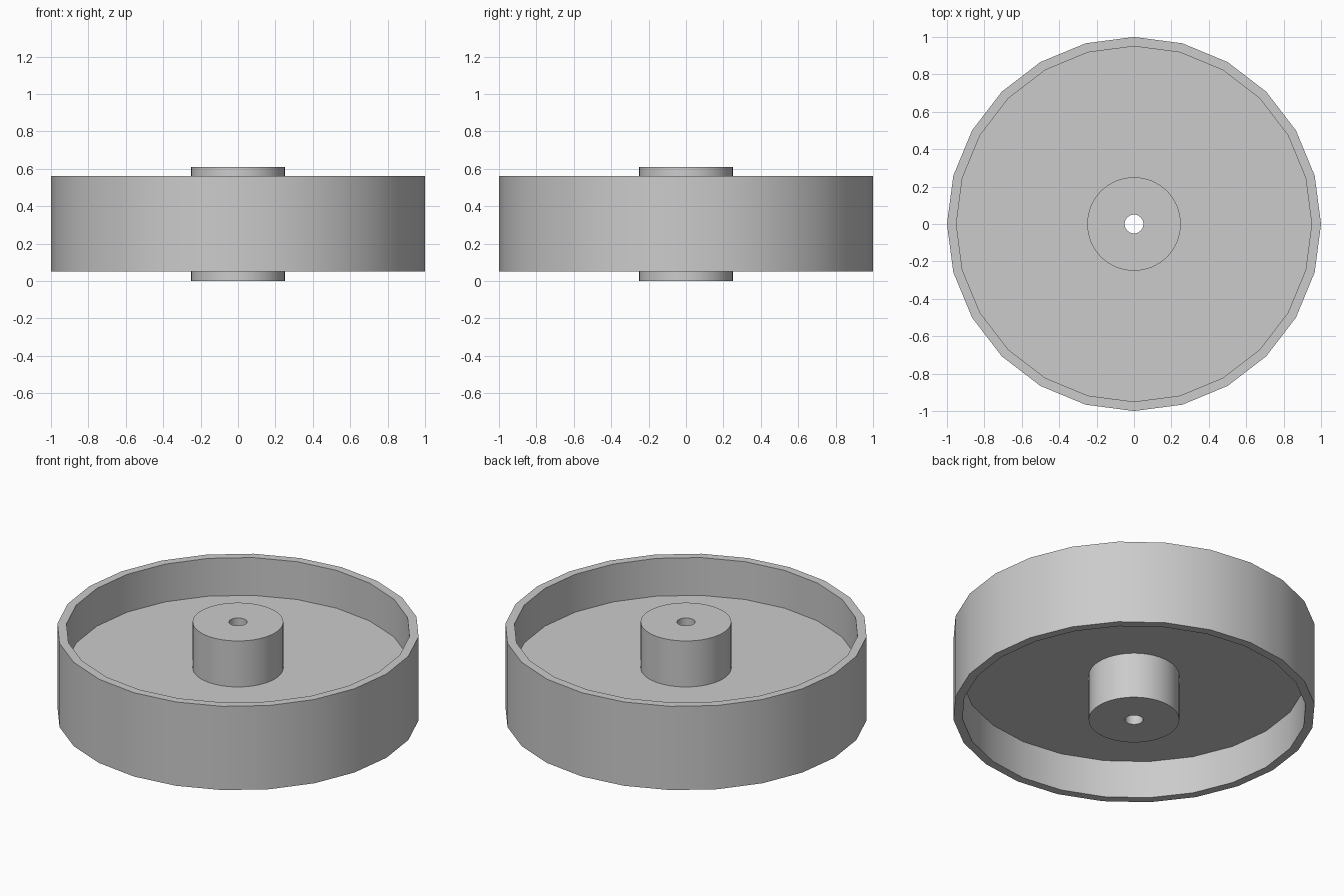
import bpy, bmesh, math

cube = bpy.data.objects.get("Cube")
if cube:
    bpy.data.objects.remove(cube, do_unlink=True)

grey = bpy.data.materials.new("plain grey")
grey.use_nodes = True
colour = (0.6, 0.6, 0.6, 1)
grey.diffuse_color = colour
grey.node_tree.nodes["Principled BSDF"].inputs["Base Color"].default_value = colour


def lathe(name, profile, sides, closed):
    """Spin a (radius, height) profile around z, outward faces first."""
    bm = bmesh.new()
    rings = []
    for i in range(sides):
        a = math.tau * i / sides
        rings.append([bm.verts.new((r * math.cos(a), r * math.sin(a), z))
                      for r, z in profile])
    count = len(profile)
    for i in range(sides):
        here, there = rings[i], rings[(i + 1) % sides]
        for j in range(count if closed else count - 1):
            k = (j + 1) % count
            bm.faces.new((here[j], here[k], there[k], there[j]))
    mesh = bpy.data.meshes.new(name)
    bm.to_mesh(mesh)
    bm.free()
    mesh.materials.append(grey)
    obj = bpy.data.objects.new(name, mesh)
    bpy.context.collection.objects.link(obj)
    bpy.ops.object.select_all(action='DESELECT')
    obj.select_set(True)
    bpy.context.view_layer.objects.active = obj
    bpy.ops.object.shade_smooth_by_angle(angle=math.radians(30))
    return obj


HUB_R, BORE_R, RIM_IN, RIM_OUT = 0.25, 0.05, 0.95, 1.0
HEIGHT, RIM_LOW, RIM_HIGH, WEB_LOW, WEB_HIGH = 0.61, 0.05, 0.56, 0.28, 0.33

# Rim with the thin web disc across its middle
lathe("rim_and_web", [
    (HUB_R, WEB_HIGH), (RIM_IN, WEB_HIGH), (RIM_IN, RIM_HIGH), (RIM_OUT, RIM_HIGH),
    (RIM_OUT, RIM_LOW), (RIM_IN, RIM_LOW), (RIM_IN, WEB_LOW), (HUB_R, WEB_LOW),
], 24, closed=False)

# Round hub with the axle bore through it
lathe("hub", [
    (BORE_R, HEIGHT), (HUB_R, HEIGHT), (HUB_R, 0), (BORE_R, 0),
], 64, closed=True)
